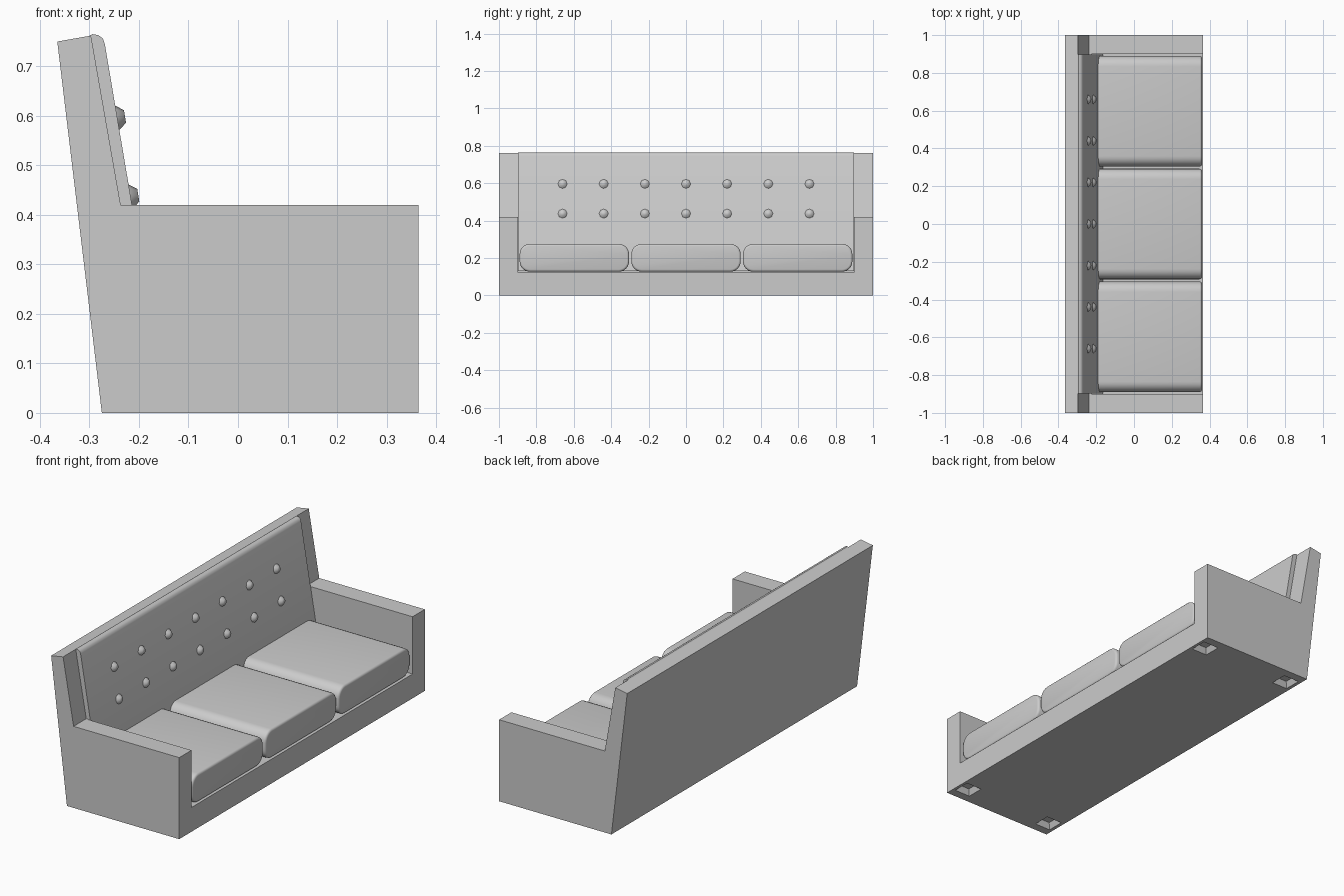
import bpy, bmesh, math
from mathutils import Matrix, Vector

if "Cube" in bpy.data.objects:
    bpy.data.objects.remove(bpy.data.objects["Cube"])


def finish(name, bm):
    bmesh.ops.recalc_face_normals(bm, faces=bm.faces)
    me = bpy.data.meshes.new(name)
    bm.to_mesh(me)
    bm.free()
    ob = bpy.data.objects.new(name, me)
    bpy.context.collection.objects.link(ob)
    return ob


def extrude(name, profile, y0, y1):
    """Extrude an x-z profile along y."""
    bm = bmesh.new()
    face = bm.faces.new([bm.verts.new((x, y0, z)) for x, z in profile])
    geo = bmesh.ops.extrude_face_region(bm, geom=[face])["geom"]
    bmesh.ops.translate(bm, vec=(0, y1 - y0, 0),
                        verts=[v for v in geo if isinstance(v, bmesh.types.BMVert)])
    return finish(name, bm)


def activate(ob):
    bpy.ops.object.select_all(action='DESELECT')
    ob.select_set(True)
    bpy.context.view_layer.objects.active = ob


def smooth(ob, deg=35):
    activate(ob)
    bpy.ops.object.shade_smooth_by_angle(angle=math.radians(deg))


def cut(ob, cutter):
    mod = ob.modifiers.new("cut", 'BOOLEAN')
    mod.operation = 'DIFFERENCE'
    mod.solver = 'EXACT'
    mod.object = cutter
    activate(ob)
    bpy.ops.object.modifier_apply(modifier=mod.name)
    bpy.data.objects.remove(cutter)


# Frame: arms, back and base from one side profile
frame = extrude("frame", [(-0.275, 0), (0.365, 0), (0.365, 0.42), (-0.237, 0.42),
                          (-0.297, 0.762), (-0.365, 0.75)], -1, 1)

# Seat well between the arms
cut(frame, extrude("well_cutter", [(-0.225, 0.125), (0.5, 0.125),
                                   (0.5, 0.6), (-0.225, 0.6)], -0.9, 0.9))

# Shallow tapered foot sockets in the underside
bm = bmesh.new()
for x in (-0.212, 0.305):
    for y in (-0.91, 0.91):
        bmesh.ops.create_cone(bm, cap_ends=True, segments=4, radius1=0.07, radius2=0.045,
                              depth=0.04, matrix=Matrix.Translation((x, y, 0.01))
                              @ Matrix.Rotation(math.pi / 4, 4, 'Z'))
cut(frame, finish("socket_cutter", bm))

# Leaning back cushion
back = extrude("back_cushion", [(-0.28, 0.13), (-0.165, 0.13), (-0.269, 0.745),
                                (-0.273, 0.756), (-0.282, 0.763), (-0.294, 0.765),
                                (-0.32, 0.75)], -0.897, 0.897)
smooth(back)

# Three seat cushions with rounded sides
for i, y in enumerate((-0.6, 0, 0.6)):
    bm = bmesh.new()
    bmesh.ops.create_cube(bm, size=1, matrix=Matrix.Translation((0.08, y * 0.995, 0.201))
                          @ Matrix.Diagonal((0.56, 0.585, 0.148, 1)))
    long_edges = [e for e in bm.edges
                  if abs(e.verts[0].co.x - e.verts[1].co.x) > 0.1]
    bmesh.ops.bevel(bm, geom=long_edges, offset=0.055, segments=6,
                    profile=0.5, affect='EDGES')
    front = [e for e in bm.edges if all(v.co.x > 0.3 for v in e.verts)]
    bmesh.ops.bevel(bm, geom=front, offset=0.012, segments=3,
                    profile=0.5, affect='EDGES')
    smooth(finish(f"seat_cushion_{i + 1}", bm), 40)

# Two rows of seven buttons on the back cushion
bm = bmesh.new()
tilt = Vector((1, 0, 0.17)).to_track_quat('Z', 'Y').to_matrix().to_4x4()
for z in (0.438, 0.597):
    for k in range(-3, 4):
        x = -0.27 + (0.75 - z) * 0.169 + 0.006
        bmesh.ops.create_cone(bm, cap_ends=True, segments=8, radius1=0.028, radius2=0.013,
                              depth=0.02, matrix=Matrix.Translation((x, k * 0.22, z)) @ tilt)
smooth(finish("back_buttons", bm), 60)
